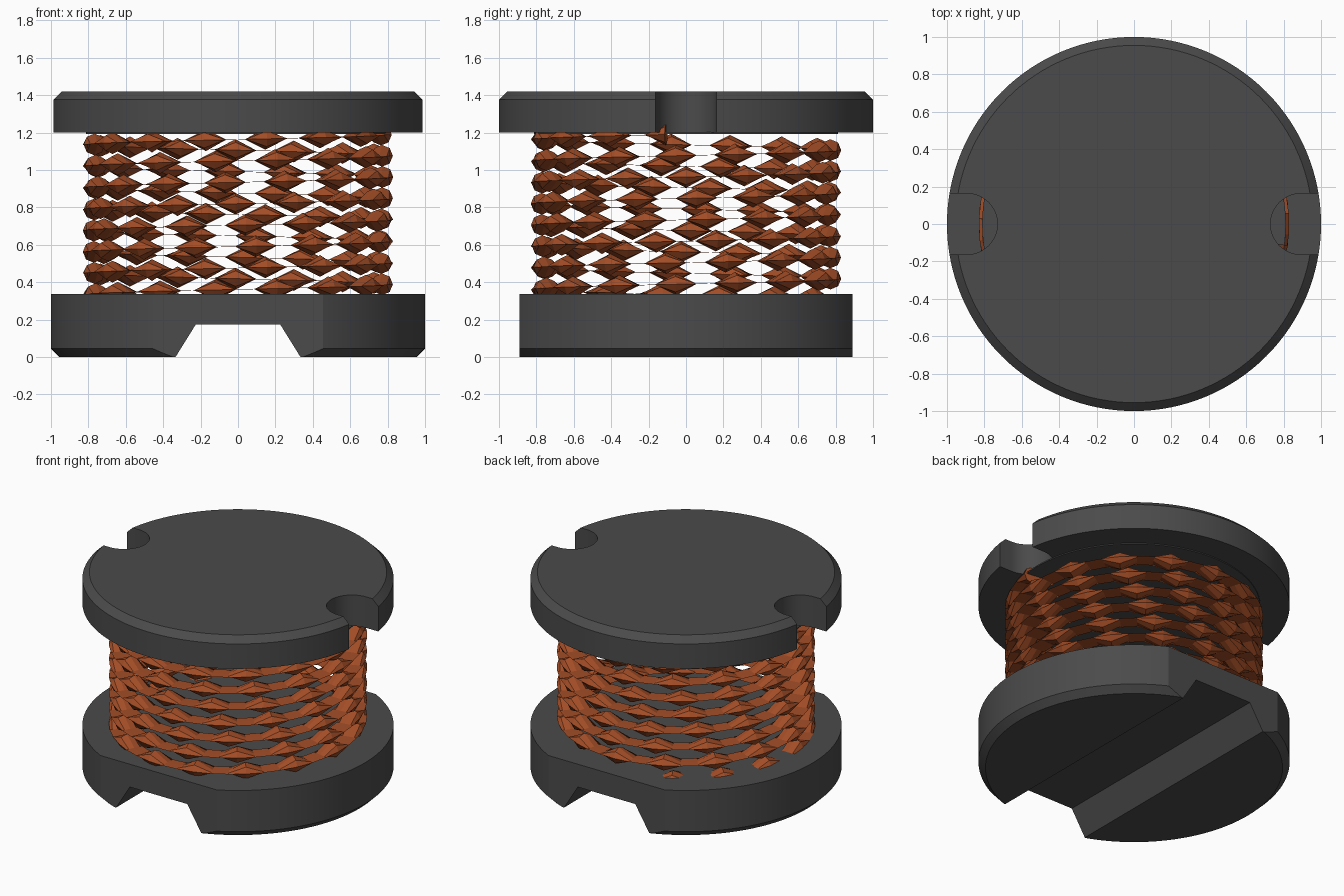
import bpy, bmesh, math
from math import cos, sin, pi, tau

cube = bpy.data.objects.get("Cube")
if cube:
    bpy.data.objects.remove(cube)


def material(name, rgb):
    m = bpy.data.materials.new(name)
    m.use_nodes = True
    m.diffuse_color = (*rgb, 1)
    bsdf = next(n for n in m.node_tree.nodes if n.type == 'BSDF_PRINCIPLED')
    bsdf.inputs["Base Color"].default_value = (*rgb, 1)
    return m


ferrite = material("dark grey ferrite", (0.07, 0.07, 0.07))
copper = material("copper", (0.37, 0.075, 0.02))


def make(name, bm, mat):
    bmesh.ops.recalc_face_normals(bm, faces=bm.faces)
    mesh = bpy.data.meshes.new(name)
    bm.to_mesh(mesh)
    bm.free()
    ob = bpy.data.objects.new(name, mesh)
    bpy.context.collection.objects.link(ob)
    mesh.materials.append(mat)
    return ob


def stack(rings, bm=None):
    """Skin a list of equal-length point rings and cap both ends."""
    bm = bm or bmesh.new()
    loops = [[bm.verts.new(p) for p in ring] for ring in rings]
    n = len(loops[0])
    for a, b in zip(loops, loops[1:]):
        for i in range(n):
            j = (i + 1) % n
            bm.faces.new((a[i], a[j], b[j], b[i]))
    bm.faces.new(loops[0][::-1])
    bm.faces.new(loops[-1])
    return bm


def disc(profile, sides=128):
    return stack([[(r * cos(tau * i / sides), r * sin(tau * i / sides), z)
                   for i in range(sides)] for r, z in profile])


def cut(ob, cutter, operation='DIFFERENCE'):
    mod = ob.modifiers.new("cut", 'BOOLEAN')
    mod.operation, mod.object, mod.solver = operation, cutter, 'EXACT'
    graph = bpy.context.evaluated_depsgraph_get()
    mesh = bpy.data.meshes.new_from_object(ob.evaluated_get(graph))
    ob.modifiers.clear()
    ob.data = mesh
    bpy.data.objects.remove(cutter)


def smooth(ob):
    bpy.ops.object.select_all(action='DESELECT')
    ob.select_set(True)
    bpy.context.view_layer.objects.active = ob
    bpy.ops.object.shade_smooth_by_angle(angle=math.radians(25))


# Bottom flange: chamfered disc with two flat sides and a tapered slot
base = make("bottom_flange", disc([(0.955, 0), (1, 0.045), (1, 0.337)]), ferrite)
flat = bmesh.new()
bmesh.ops.create_cube(flat, size=1)
bmesh.ops.scale(flat, vec=(3, 1.78, 3), verts=flat.verts)
cut(base, make("side_cutter", flat, ferrite), 'INTERSECT')
slot = [(-0.365, -0.05), (0.365, -0.05), (0.225, 0.175), (-0.225, 0.175)]
cut(base, make("slot_cutter", stack([[(x, y, z) for x, z in slot] for y in (-2, 2)]), ferrite))
smooth(base)

# Top flange: chamfered disc with a rounded notch on each side
top = make("top_flange", disc([(1, 1.2), (1, 1.376), (0.955, 1.42)]), ferrite)
for side in (-1, 1):
    outline = [(1.5, 0.163), (1.5, -0.163)]
    outline += [(0.893 - 0.163 * sin(a), -0.163 * cos(a))
                for a in (pi * i / 24 for i in range(25))]
    notch = stack([[(side * x, y, z) for x, y in outline] for z in (1.1, 1.5)])
    cut(top, make("notch_cutter", notch, ferrite))
smooth(top)

# Thin cover over the winding, seen through the notches
smooth(make("winding_cover", disc([(0.812, 1.193), (0.812, 1.202)], 96), ferrite))

# Winding: a helix of wire, pinched flat between regular full beads
PITCH, RADIUS, WIRE, STEPS = 0.1145, 0.772, 0.058, 45.5
rings = []
for k in range(int(STEPS * 0.3), int(STEPS * 8)):
    turn = k / STEPS
    a, z0 = turn * tau, 0.39 + PITCH * (turn - 1)
    tall = 1 if k % 3 == 0 else 0.02
    ring = []
    for i in range(8):
        t = tau * i / 8
        r = RADIUS + WIRE * cos(t)
        ring.append((r * cos(a), r * sin(a), z0 + WIRE * tall * sin(t)))
    rings.append(ring)
make("copper_winding", stack(rings), copper)
